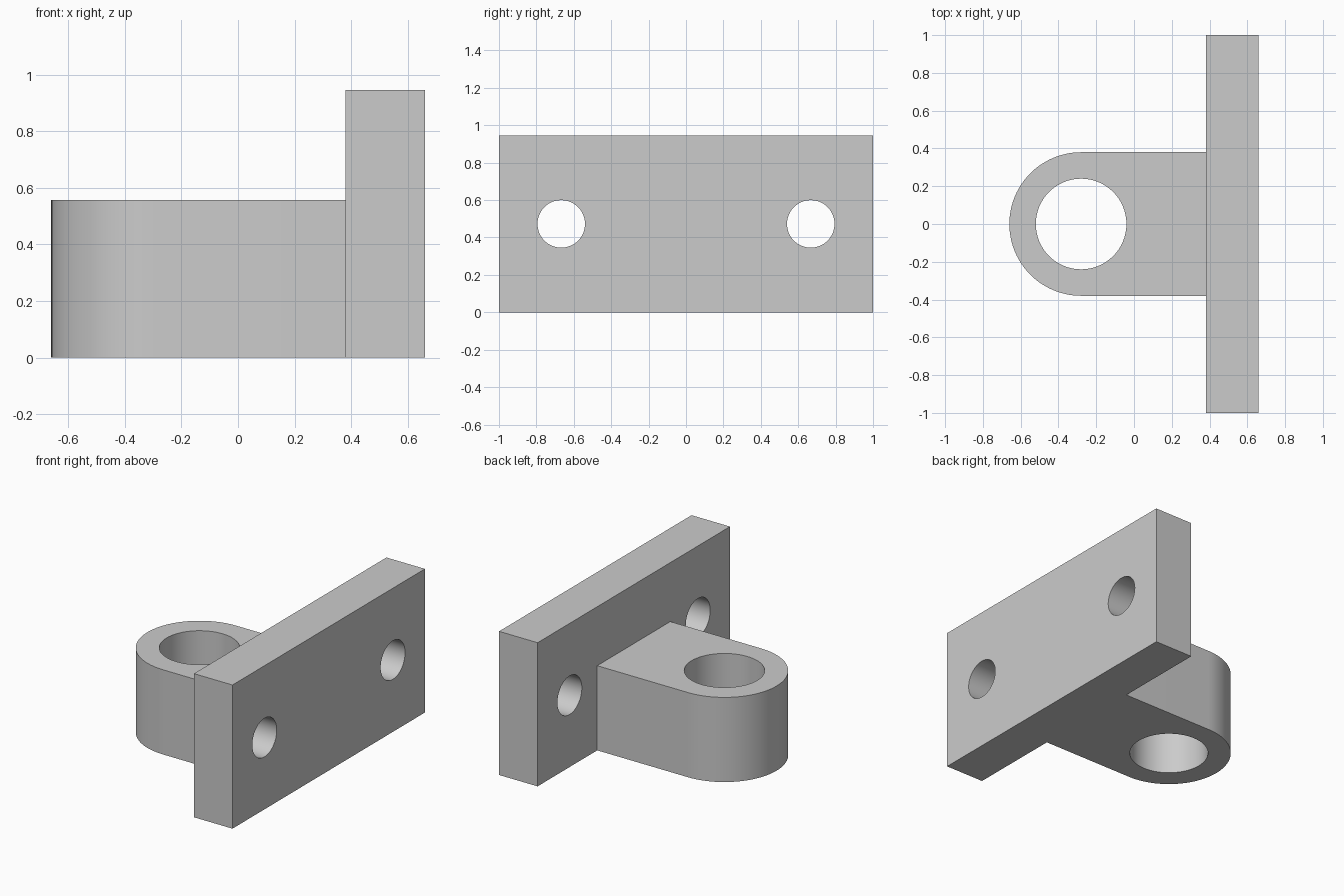
import bpy
import bmesh
import math

old = bpy.data.objects.get("Cube")
if old:
    bpy.data.objects.remove(old, do_unlink=True)

PLATE_BACK, PLATE_FRONT, PLATE_H = 0.38, 0.66, 0.945
LUG_X, LUG_R, LUG_H, BORE_R = -0.28, 0.38, 0.557, 0.24
BOLT_Y, BOLT_R = 0.667, 0.127

grey = bpy.data.materials.new("plain grey")
grey.use_nodes = True
colour = (0.6, 0.6, 0.6, 1)
grey.diffuse_color = colour
grey.node_tree.nodes["Principled BSDF"].inputs["Base Color"].default_value = colour


def extruded(name, outline, height):
    """Solid made by raising a flat outline from the ground."""
    bm = bmesh.new()
    face = bm.faces.new([bm.verts.new((x, y, 0)) for x, y in outline])
    top = bmesh.ops.extrude_face_region(bm, geom=[face])["geom"]
    bmesh.ops.translate(bm, vec=(0, 0, height),
                        verts=[v for v in top if isinstance(v, bmesh.types.BMVert)])
    bmesh.ops.recalc_face_normals(bm, faces=bm.faces)
    mesh = bpy.data.meshes.new(name)
    bm.to_mesh(mesh)
    bm.free()
    mesh.materials.append(grey)
    obj = bpy.data.objects.new(name, mesh)
    bpy.context.collection.objects.link(obj)
    return obj


def drill(name, radius, location, rotation=(0, 0, 0)):
    """Long cylinder used as a hole cutter."""
    bpy.ops.mesh.primitive_cylinder_add(vertices=64, radius=radius, depth=3 * LUG_H,
                                        location=location, rotation=rotation)
    obj = bpy.context.object
    obj.name = name
    obj.hide_render = True
    obj.data.materials.append(grey)
    return obj


def combine(target, other, operation):
    """Apply a boolean to the target and discard the other solid."""
    mod = target.modifiers.new(operation, "BOOLEAN")
    mod.operation, mod.solver, mod.object = operation, "EXACT", other
    bpy.ops.object.select_all(action="DESELECT")
    bpy.context.view_layer.objects.active = target
    target.select_set(True)
    bpy.ops.object.modifier_apply(modifier=mod.name)
    bpy.data.objects.remove(other, do_unlink=True)


# Mounting plate
bracket = extruded("mounting_bracket", [(PLATE_BACK, -1), (PLATE_FRONT, -1),
                                        (PLATE_FRONT, 1), (PLATE_BACK, 1)], PLATE_H)

# Round-ended lug, rooted inside the plate
root = (PLATE_BACK + PLATE_FRONT) / 2
arc = [math.pi * (0.5 + i / 48) for i in range(49)]
lug = extruded("lug", [(LUG_X + LUG_R * math.cos(a), LUG_R * math.sin(a)) for a in arc]
               + [(root, -LUG_R), (root, LUG_R)], LUG_H)
combine(bracket, lug, "UNION")

# Upright bore through the lug
combine(bracket, drill("bore_cutter", BORE_R, (LUG_X, 0, LUG_H / 2)), "DIFFERENCE")

# Pair of bolt holes through the plate
for side in (-1, 1):
    cutter = drill("bolt_cutter", BOLT_R, (root, side * BOLT_Y, PLATE_H / 2),
                   (0, math.pi / 2, 0))
    combine(bracket, cutter, "DIFFERENCE")

# Smooth round walls, crisp edges
bpy.ops.object.shade_smooth_by_angle(angle=math.radians(30))
